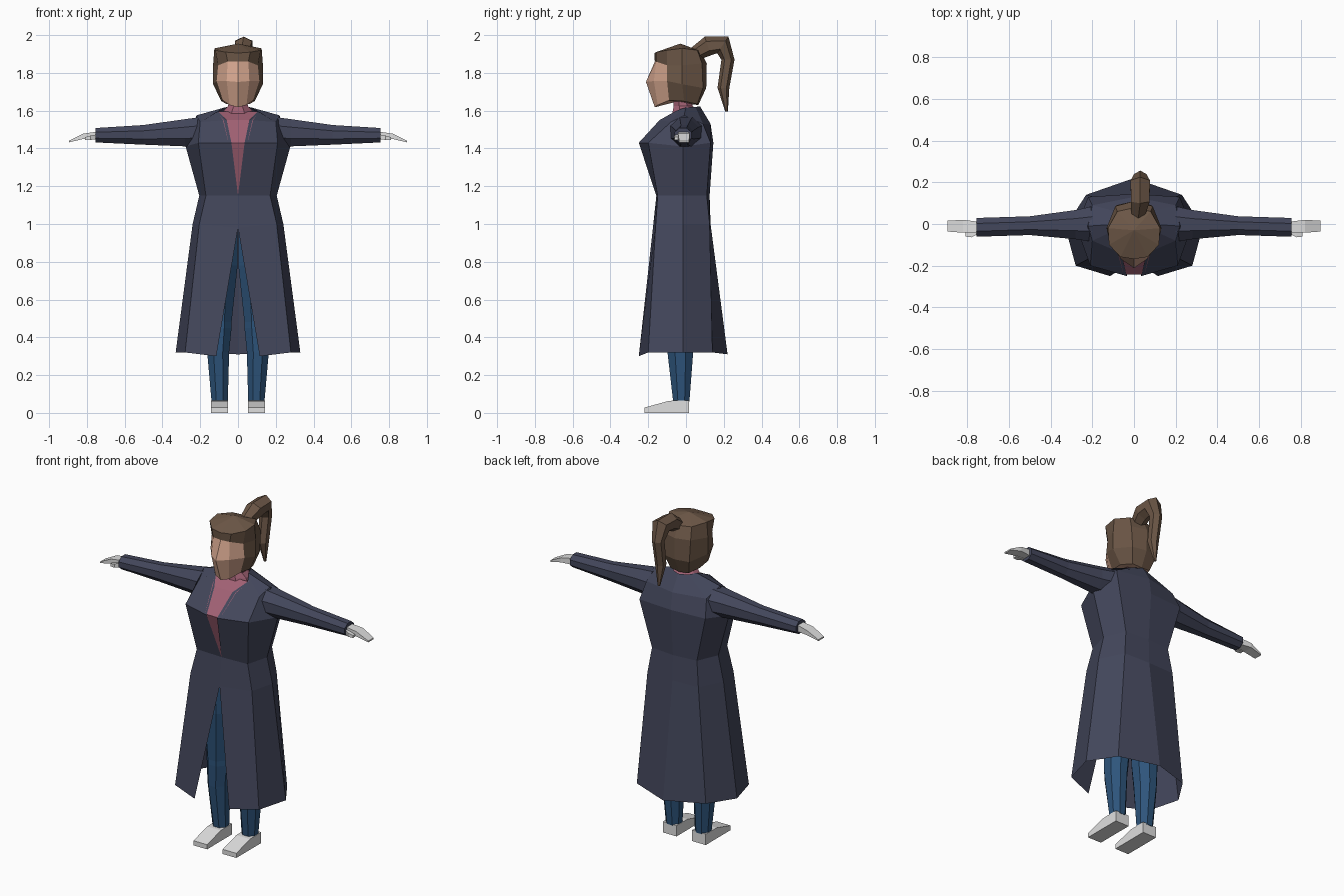
import bpy, bmesh, math
from mathutils import Vector


def material(name, rgb):
    m = bpy.data.materials.new(name)
    m.diffuse_color = (*rgb, 1)
    return m


COAT = material("navy_cloth", (0.056, 0.062, 0.105))
HAIR = material("brown_hair", (0.15, 0.095, 0.062))
SKIN = material("skin", (0.66, 0.38, 0.27))
SHIRT = material("rose_cloth", (0.36, 0.12, 0.175))
DENIM = material("blue_denim", (0.027, 0.09, 0.20))
WHITE = material("off_white", (0.74, 0.74, 0.74))


def loft(name, rings, mat, closed=True, caps=True, mirror=False):
    """Skin a list of equal-length point rings."""
    bm = bmesh.new()
    vs = [[bm.verts.new(p) for p in r] for r in rings]
    n = len(rings[0])
    for a, b in zip(vs, vs[1:]):
        for i in range(n if closed else n - 1):
            j = (i + 1) % n
            bm.faces.new((a[i], a[j], b[j], b[i]))
    if closed and caps:
        bm.faces.new(vs[0][::-1])
        bm.faces.new(vs[-1])
    bmesh.ops.remove_doubles(bm, verts=bm.verts, dist=1e-4)
    if closed:
        bmesh.ops.recalc_face_normals(bm, faces=bm.faces)
    me = bpy.data.meshes.new(name)
    bm.to_mesh(me)
    bm.free()
    me.materials.append(mat)
    ob = bpy.data.objects.new(name, me)
    bpy.context.collection.objects.link(ob)
    if mirror:
        mod = ob.modifiers.new("mirror", 'MIRROR')
        mod.use_clip = True
    return ob


def oval(c, u, v, n=8, turn=0.5):
    """Polygon ring around c with half-axes u and v."""
    c, u, v = Vector(c), Vector(u), Vector(v)
    k = 1 / math.cos(math.pi / n) if turn else 1
    return [c + k * (u * math.cos(t) + v * math.sin(t))
            for t in ((i + turn) * math.tau / n for i in range(n))]


# long open coat: half profile from front edge round to centre back
loft("coat", [
    [(.115, -.25, .30), (.28, -.20, .32), (.33, -.015, .32), (.23, .14, .32), (0, .22, .31)],
    [(0, -.175, .98), (.205, -.16, 1.0), (.24, -.015, 1.0), (.17, .125, 1.0), (0, .13, 1.0)],
    [(0, -.157, 1.15), (.17, -.15, 1.15), (.205, -.015, 1.15), (.15, .11, 1.15), (0, .125, 1.15)],
    [(.035, -.25, 1.43), (.21, -.20, 1.43), (.277, -.015, 1.41), (.22, .13, 1.43), (0, .145, 1.43)],
    [(.06, -.14, 1.55), (.20, -.08, 1.54), (.22, -.01, 1.575), (.20, .09, 1.53), (0, .13, 1.53)],
    [(.105, -.06, 1.595), (.09, -.03, 1.608), (.07, 0, 1.617), (.05, .05, 1.62), (0, .075, 1.622)],
], COAT, closed=False, mirror=True)

# sleeves
loft("sleeve", [oval((x, y, z), (0, ry, 0), (0, 0, rz)) for x, y, z, ry, rz in (
    (.20, 0, 1.488, .085, .078), (.28, -.003, 1.483, .07, .072),
    (.50, -.008, 1.472, .045, .052), (.755, -.016, 1.47, .045, .038))],
    COAT, mirror=True)


def slab(x, y0, y1, z0, z1):
    return [(x, y0, z0), (x, y1, z0), (x, y1, z1), (x, y0, z1)]


# hands and thumbs
loft("hand", [slab(.74, -.04, .01, 1.45, 1.49), slab(.82, -.042, .02, 1.45, 1.478),
              slab(.895, -.036, .016, 1.432, 1.44)], WHITE, mirror=True)
loft("thumb", [slab(.745, -.045, -.03, 1.45, 1.475), slab(.78, -.064, -.035, 1.445, 1.468),
               slab(.81, -.06, -.035, 1.445, 1.46)], WHITE, mirror=True)

# shirt front in the coat opening, and the neck
loft("shirt_front", [[(-x, y, z), (x, y, z)] for x, y, z in (
    (.004, -.150, 1.14), (.05, -.243, 1.43), (.08, -.132, 1.55), (.11, -.055, 1.595))],
    SHIRT, closed=False)
loft("shirt_neck", [oval((0, y, z), (rx, 0, 0), (0, ry, 0)) for y, z, rx, ry in (
    (-.005, 1.57, .09, .07), (-.005, 1.60, .075, .065), (-.015, 1.625, .052, .05),
    (-.02, 1.67, .05, .045))], SHIRT)

# trouser legs
loft("trouser_leg", [oval((x, y, z), (rx, 0, 0), (0, ry, 0)) for x, y, z, rx, ry in (
    (.097, -.025, .06, .043, .043), (.105, -.03, .32, .058, .068),
    (.10, -.03, .45, .066, .075), (.10, -.03, .48, .066, .075),
    (.094, -.03, .78, .092, .10), (.095, -.025, 1.0, .093, .10))],
    DENIM, mirror=True)

# shoes: side profile swept across the width
profile = [(-.22, 0), (-.22, .028), (-.09, .064), (.016, .066), (.016, 0)]
loft("shoe", [[(x, y, z) for y, z in profile] for x in (.052, .143)], WHITE, mirror=True)

# head: half rings from nose line to centre back, face coloured by position
head = loft("head", [
    [(0, -.06, 1.645)] * 6,
    [(0, -.165, 1.618), (.045, -.15, 1.63), (.08, -.09, 1.655), (.088, -.01, 1.65),
     (.06, .06, 1.635), (0, .065, 1.63)],
    [(0, -.212, 1.752), (.06, -.17, 1.757), (.113, -.10, 1.757), (.132, -.02, 1.74),
     (.085, .09, 1.72), (0, .107, 1.72)],
    [(0, -.165, 1.86), (.055, -.158, 1.86), (.105, -.10, 1.84), (.132, -.02, 1.84),
     (.09, .085, 1.85), (0, .11, 1.85)],
    [(0, -.168, 1.905), (.065, -.158, 1.91), (.12, -.10, 1.92), (.125, -.02, 1.93),
     (.08, .06, 1.92), (0, .078, 1.915)],
    [(0, -.03, 1.955)] * 6,
], HAIR, closed=False, mirror=True)
head.data.materials.append(SKIN)
for p in head.data.polygons:
    c = p.center
    if (c.y < -.09 and c.z < 1.85) or p.normal.z < -.75:
        p.material_index = 1

# ponytail: tapered tube along an arched path
path = [Vector((.02, y, z)) for y, z in (
    (.045, 1.90), (.115, 1.942), (.195, 1.948), (.222, 1.87), (.198, 1.72), (.215, 1.595))]
radii = [.032, .045, .046, .03, .027, .006]
rings = []
for i, (p, r) in enumerate(zip(path, radii)):
    d = (path[min(i + 1, 5)] - path[max(i - 1, 0)]).normalized()
    rings.append(oval(p + Vector((.01 * (i > 0), 0, 0)), Vector((1, 0, 0)) * r,
                      d.cross(Vector((1, 0, 0))) * r, n=6, turn=0.5))
loft("ponytail", rings, HAIR)
